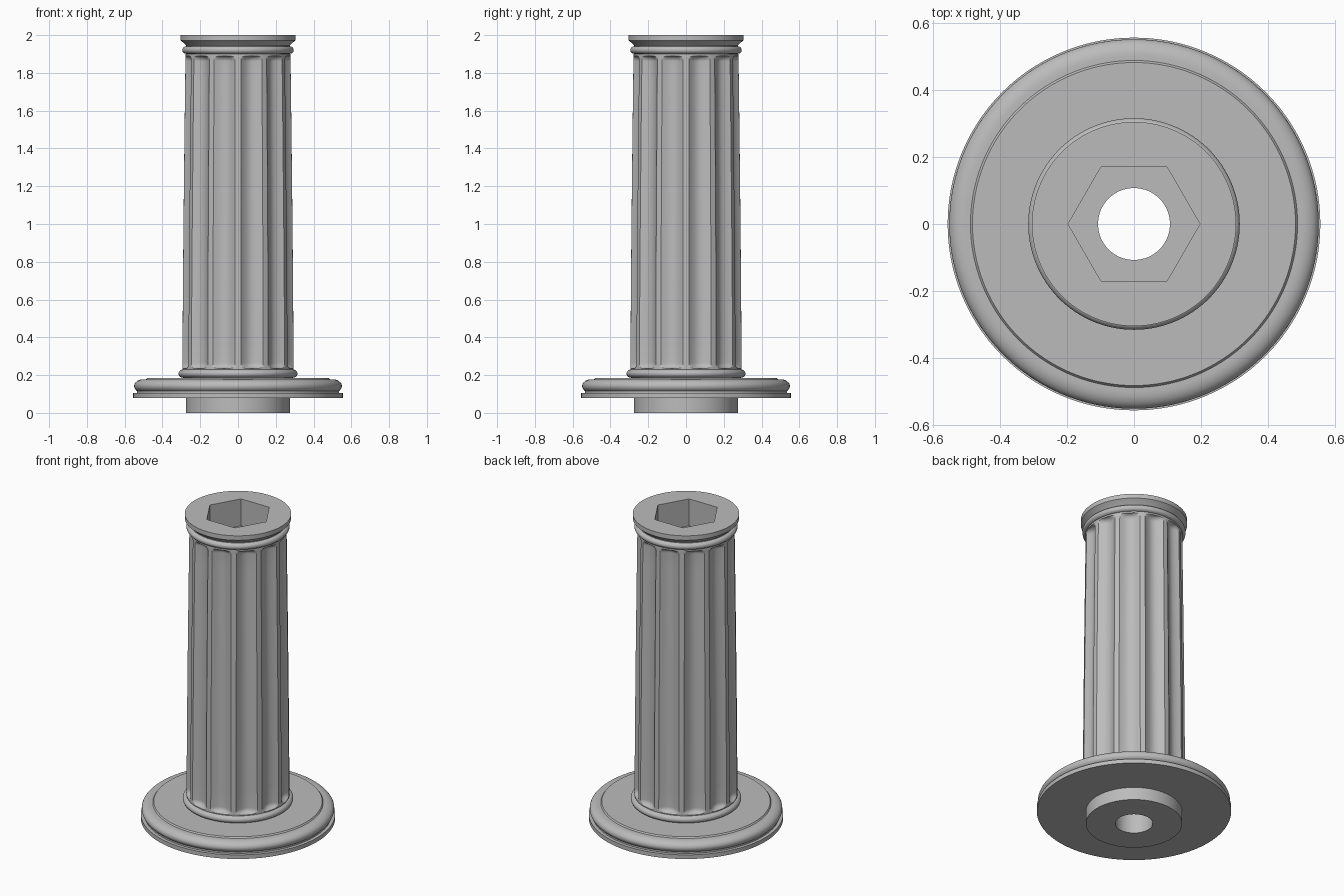
import bpy, bmesh
from math import sin, cos, pi, radians, sqrt

cube = bpy.data.objects.get("Cube")
if cube:
    bpy.data.objects.remove(cube)

grey = bpy.data.materials.new("plain grey")
grey.use_nodes = True
colour = (0.5, 0.5, 0.5, 1)
grey.diffuse_color = colour
grey.node_tree.nodes["Principled BSDF"].inputs["Base Color"].default_value = colour

# Angles within one flute sector: narrow ridge in the middle, flute across the rest
SECTORS = 12
RIDGE = 3.0
PITCH = 360 / SECTORS
STEPS = 12
sector = [0] + [RIDGE + i * (PITCH - 2 * RIDGE) / STEPS for i in range(STEPS + 1)]
ANGLES = [k * PITCH + a for k in range(SECTORS) for a in sector]


def loft(name, rings):
    """Skin a list of (radius or radius function, z) rings."""
    bm = bmesh.new()
    rows = []
    for radius, z in rings:
        row = []
        for a in ANGLES:
            r = radius(a) if callable(radius) else radius
            row.append(bm.verts.new((r * cos(radians(a)), r * sin(radians(a)), z)))
        rows.append(row)
    n = len(ANGLES)
    for low, high in zip(rows, rows[1:]):
        for j in range(n):
            k = (j + 1) % n
            bm.faces.new((low[j], low[k], high[k], high[j]))
    mesh = bpy.data.meshes.new(name)
    bm.to_mesh(mesh)
    bm.free()
    mesh.materials.append(grey)
    obj = bpy.data.objects.new(name, mesh)
    bpy.context.collection.objects.link(obj)
    bpy.ops.object.select_all(action='DESELECT')
    obj.select_set(True)
    bpy.context.view_layer.objects.active = obj
    bpy.ops.object.shade_smooth_by_angle(angle=radians(30))
    return obj


def bead(r, z, width, height, start=-90, end=90, steps=12):
    """Rounded moulding profile around the centre (r, z)."""
    arc = [radians(start + (end - start) * i / steps) for i in range(steps + 1)]
    return [(r + width * cos(t), z + height * sin(t)) for t in arc]


def hexagon(a):
    """Hexagon outline with corners on the x axis."""
    return 0.17 / cos(radians(a % 60 - 30))


BORE = 0.107
FLOOR = 1.83
SHAFT_LOW, SHAFT_HIGH = 0.235, 1.89

# Hub, flange plate, rounded rim and foot bead
loft("base_flange",
     [(BORE, 0), (0.275, 0), (0.275, 0.08), (0.555, 0.08), (0.555, 0.106), (0.535, 0.106)]
     + bead(0.5, 0.142, 0.05, 0.036, -45, 90)
     + [(0.487, 0.178), (0.481, 0.186), (0.29, 0.186)]
     + bead(0.29, 0.208, 0.025, 0.022) + [(0.28, 0.232)])


# Fluted, gently tapering shaft
def shaft_ring(z):
    t = (z - SHAFT_LOW) / (SHAFT_HIGH - SHAFT_LOW)
    ridge = 0.294 - 0.016 * t ** 1.4
    s = min(1, (z - SHAFT_LOW) / 0.03, (SHAFT_HIGH - z) / 0.03)
    scoop = sqrt(max(0, 1 - (1 - s) ** 2))

    def radius(a):
        u = (a % PITCH - PITCH / 2) / (PITCH / 2 - RIDGE)
        return ridge - 0.03 * max(0, scoop - u * u)
    return radius, z


END = [0.03 * (1 - cos(pi / 2 * i / 8)) for i in range(9)]
heights = [SHAFT_LOW + d for d in END]
heights += [SHAFT_LOW + (SHAFT_HIGH - SHAFT_LOW) * i / 12 for i in range(1, 12)]
heights += [SHAFT_HIGH - d for d in reversed(END)]
loft("fluted_shaft", [(0.28, 0.23), (0.294, 0.23)]
     + [shaft_ring(z) for z in heights] + [(0.278, 1.9)])

# Bead and flared collar at the top, with the hexagonal opening
loft("top_collar",
     [(0.265, 1.9)] + bead(0.274, 1.921, 0.021, 0.02)
     + [(0.274, 1.945), (0.285, 1.956), (0.304, 1.972), (0.304, 2), (hexagon, 2)])

# Hexagonal socket with its floor, and the bore running down through the base
loft("hex_socket", [(hexagon, 2), (hexagon, FLOOR), (BORE, FLOOR)])
loft("centre_bore", [(BORE, FLOOR), (BORE, 0)])
